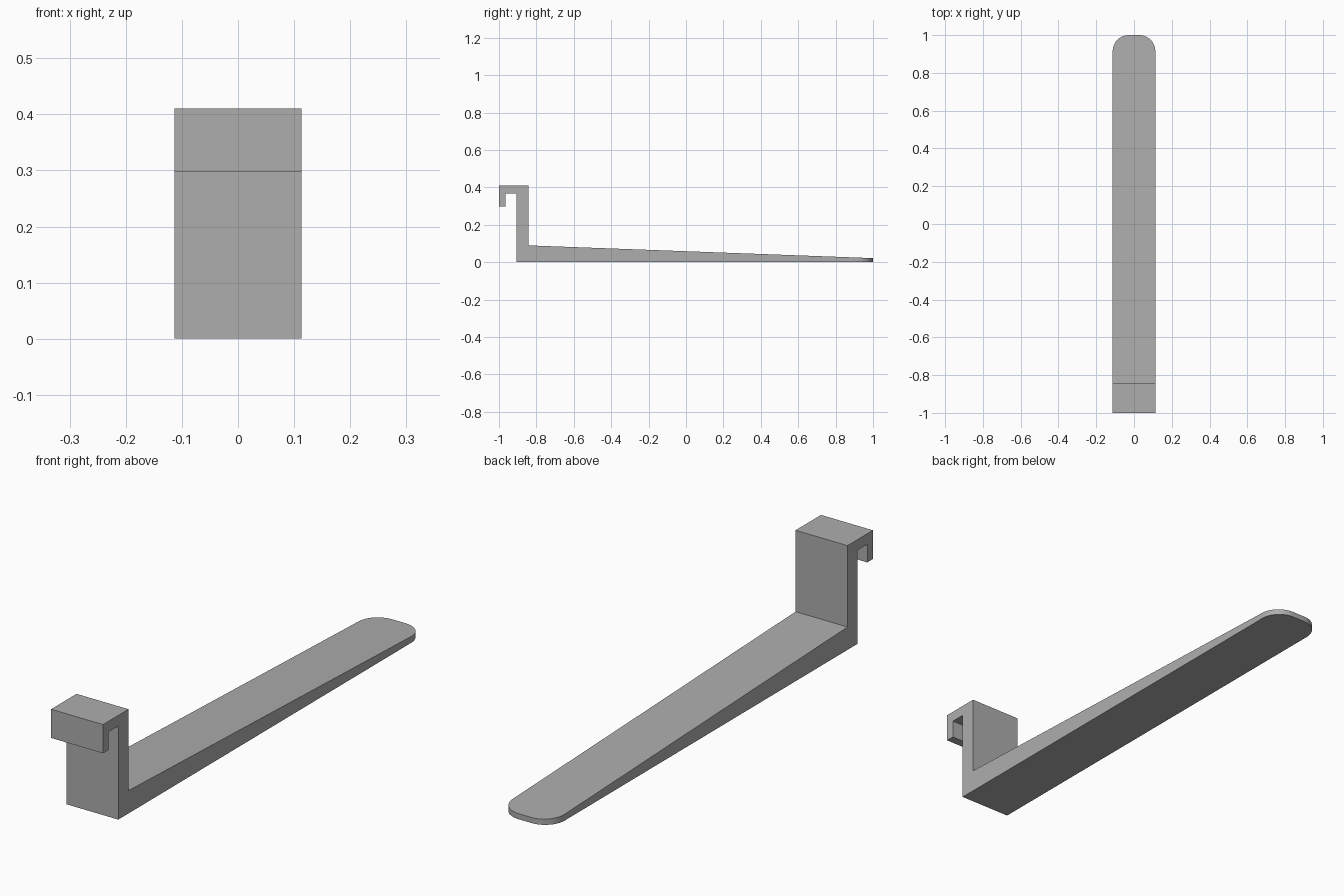
import bpy
import bmesh

cube = bpy.data.objects.get("Cube")
if cube:
    bpy.data.objects.remove(cube, do_unlink=True)

HALF_WIDTH = 0.113
TIP_RADIUS = 0.085

# Plain grey material
grey = bpy.data.materials.new("plain grey")
grey.use_nodes = True
colour = (0.42, 0.42, 0.42, 1)
grey.diffuse_color = colour
grey.node_tree.nodes["Principled BSDF"].inputs["Base Color"].default_value = colour

# Side profile (y, z): tapered blade, upright back and overhanging hook
profile = [
    (-0.905, 0), (1, 0), (1, 0.022), (-0.842, 0.09),
    (-0.842, 0.41), (-1, 0.41), (-1, 0.297), (-0.965, 0.297),
    (-0.965, 0.368), (-0.905, 0.368),
]

bm = bmesh.new()
side = bm.faces.new([bm.verts.new((-HALF_WIDTH, y, z)) for y, z in profile])
extruded = bmesh.ops.extrude_face_region(bm, geom=[side], use_keep_orig=True)
new_verts = [g for g in extruded["geom"] if isinstance(g, bmesh.types.BMVert)]
bmesh.ops.translate(bm, verts=new_verts, vec=(2 * HALF_WIDTH, 0, 0))
bmesh.ops.recalc_face_normals(bm, faces=bm.faces[:])

# Round the two upright corners at the blade tip
tip_edges = [
    e for e in bm.edges
    if all(v.co.y > 0.99 for v in e.verts)
    and abs(e.verts[0].co.x - e.verts[1].co.x) < 0.001
]
bmesh.ops.bevel(bm, geom=tip_edges, offset=TIP_RADIUS, offset_type='OFFSET',
                segments=10, profile=0.5, affect='EDGES')

mesh = bpy.data.meshes.new("hooked_fork_blade")
bm.to_mesh(mesh)
bm.free()
mesh.materials.append(grey)
blade = bpy.data.objects.new("hooked_fork_blade", mesh)
bpy.context.collection.objects.link(blade)

# Smooth only the rounded tip
bpy.ops.object.select_all(action='DESELECT')
blade.select_set(True)
bpy.context.view_layer.objects.active = blade
bpy.ops.object.shade_smooth_by_angle(angle=0.5)
